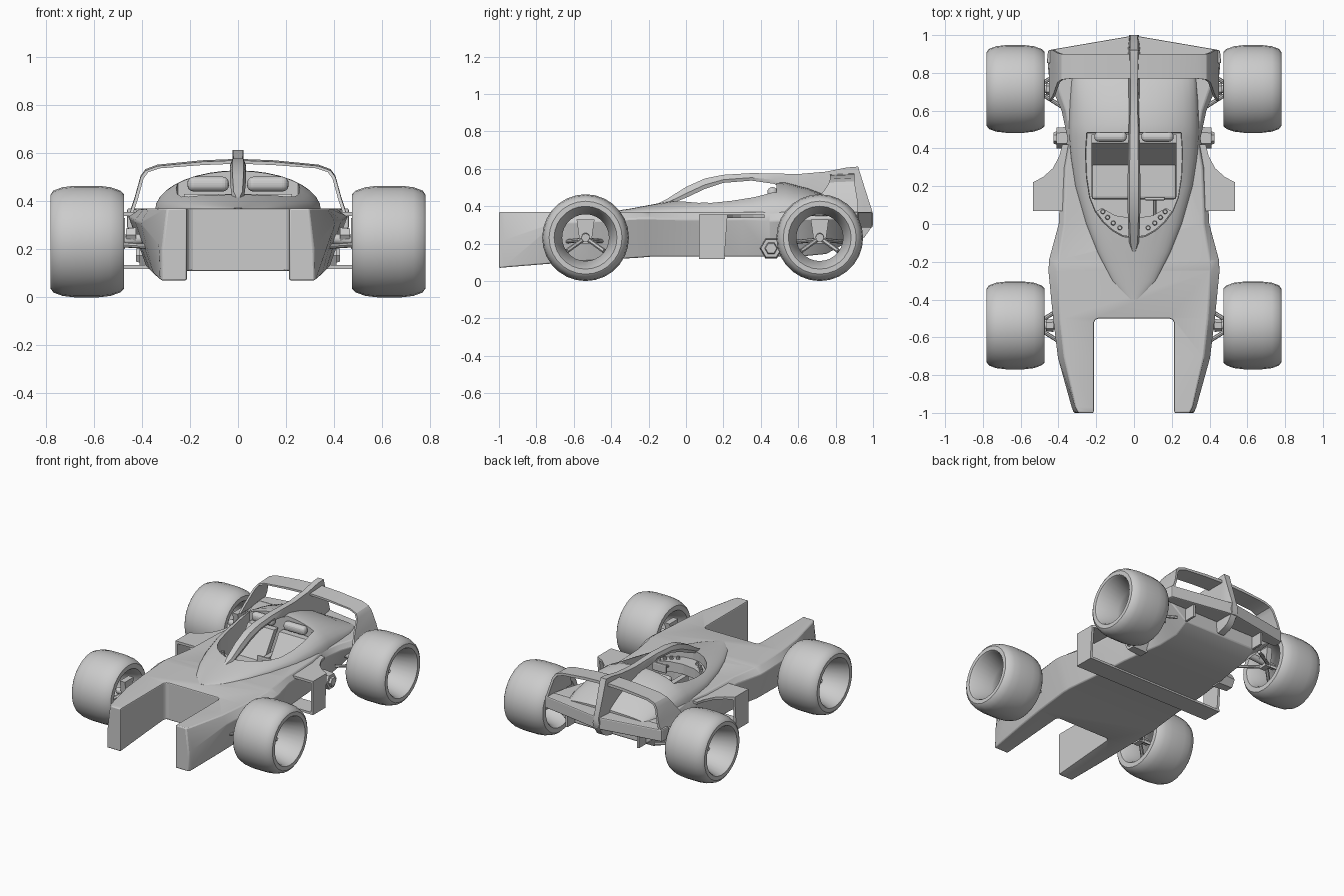
import bpy, bmesh, math
from mathutils import Vector

if "Cube" in bpy.data.objects:
    bpy.data.objects.remove(bpy.data.objects["Cube"])


def make(name, rings, smooth=None, wrap=False):
    """Skin a list of closed rings; cap the ends, or wrap last ring to first."""
    bm = bmesh.new()
    vs = [[bm.verts.new(p) for p in r] for r in rings]
    n = len(rings[0])
    pairs = list(zip(vs, vs[1:])) + ([(vs[-1], vs[0])] if wrap else [])
    for a, b in pairs:
        for i in range(n):
            j = (i + 1) % n
            bm.faces.new((a[i], a[j], b[j], b[i]))
    if not wrap:
        bm.faces.new(vs[0])
        bm.faces.new(vs[-1])
    bmesh.ops.recalc_face_normals(bm, faces=bm.faces)
    me = bpy.data.meshes.new(name)
    bm.to_mesh(me)
    bm.free()
    ob = bpy.data.objects.new(name, me)
    bpy.context.collection.objects.link(ob)
    if smooth:
        bpy.ops.object.select_all(action='DESELECT')
        ob.select_set(True)
        bpy.context.view_layer.objects.active = ob
        bpy.ops.object.shade_smooth_by_angle(angle=math.radians(smooth))
    return ob


def prism(name, outline, z0, z1):
    return make(name, [[(x, y, z) for x, y in outline] for z in (z0, z1)])


def box(name, x0, x1, y0, y1, z0, z1):
    return prism(name, [(x0, y0), (x1, y0), (x1, y1), (x0, y1)], z0, z1)


def rod(name, a, b, r0, r1, n=12, smooth=40):
    a, b = Vector(a), Vector(b)
    q = (b - a).to_track_quat('Z', 'Y')
    circ = [Vector((math.cos(t * math.tau / n), math.sin(t * math.tau / n), 0)) for t in range(n)]
    return make(name, [[p + q @ (c * r) for c in circ] for p, r in ((a, r0), (b, r1))], smooth)


def mirror(ob):
    ob.modifiers.new("mirror", 'MIRROR')
    return ob


def bevel(ob, w, seg=2):
    m = ob.modifiers.new("bevel", 'BEVEL')
    m.width, m.segments, m.limit_method = w, seg, 'ANGLE'
    m.angle_limit = math.radians(40)
    return ob


def cut(ob, cutter):
    m = ob.modifiers.new("cut", 'BOOLEAN')
    m.object, m.solver = cutter, 'EXACT'
    cutter.hide_render = True
    cutter.hide_set(True)


def both(half):
    return half + [(-x, y) for x, y in reversed(half) if x > 1e-6]


# main hull: y, top x, widest x, widest z, bottom x, bottom z
hull = [(-1, .295, .315, .2, .32, .07), (-.97, .31, .33, .22, .325, .073),
        (-.7, .37, .405, .31, .35, .095), (-.5, .39, .43, .32, .365, .11),
        (-.25, .405, .455, .335, .38, .125), (-.19, .40, .452, .335, .375, .13),
        (0, .37, .40, .33, .355, .13), (.3, .36, .385, .33, .335, .13),
        (.45, .335, .352, .32, .315, .13), (.6, .36, .385, .33, .29, .13),
        (.75, .41, .45, .335, .28, .145), (.85, .43, .46, .335, .28, .20)]
body = make("body", [[(x, y, z) for x, z in both([(xt, .37), (xm, zm), (xb, zb)])]
                     for y, xt, xm, zm, xb, zb in hull], 25)

# raised cockpit surround and rear deck: y, half width, top z
deck = [(-.4, .03, .372), (-.3, .12, .387), (-.15, .195, .415), (0, .255, .44), (.2, .312, .463),
        (.35, .335, .492), (.46, .345, .525), (.53, .345, .528), (.65, .34, .497),
        (.78, .33, .448), (.89, .30, .385)]
N = 18
dome = make("cockpit_surround",
            [[(w * math.cos(math.pi * i / N), y, .362 + (h - .362) * math.sin(math.pi * i / N))
              for i in range(N + 1)] for y, w, h in deck], 35)

# cutters: nose notch and cockpit opening
notch = bevel(box("notch_cutter", -.213, .213, -1.1, -.5, -.1, .6), .025)
opening = [(0, -.075), (.06, -.066), (.115, -.035), (.165, .01), (.205, .065), (.235, .14),
           (.252, .25), (.257, .38), (.25, .485)]
hole = prism("cockpit_cutter", both(opening), .2, .7)
cut(body, notch)
cut(body, hole)
cut(dome, hole)
bevel(body, .009)

# central spine arching over the cockpit down to the tail: y, low z, high z, half width
spine = [(-.155, .395, .412, .008), (-.1, .405, .44, .026), (0, .445, .503, .032),
         (.1, .492, .548, .034), (.2, .525, .568, .034), (.35, .537, .577, .032),
         (.47, .52, .575, .03), (.6, .45, .572, .028), (.75, .40, .585, .028),
         (.86, .20, .607, .03), (.92, .215, .612, .032), (.955, .235, .50, .03), (1.0, .30, .36, .026)]
make("spine", [[(-w * .8, y, a), (w * .8, y, a), (w, y, a * .6 + b * .4), (w * .7, y, b),
                (-w * .7, y, b), (-w, y, a * .6 + b * .4)] for y, a, b, w in spine], 35)

# rear wing hoop: x, z, front y, back y, thickness
wing = [(.45, .35, .65, .92), (.43, .41, .68, .92), (.405, .50, .75, .905), (.385, .527, .765, .90),
        (.335, .546, .77, .90), (.15, .564, .77, .90), (0, .57, .77, .90)]
wing += [(-x, z, a, b) for x, z, a, b in wing[-2::-1]]
rings = []
for x, z, a, b in wing:
    c = max(0, 1 - abs(x) / .5)
    ix, iz = x * (.97 if abs(x) > .3 else 1), z - .014 * min(1, c * 2)
    rings.append([(x, a, z), (x, b, z + .006), (ix, b, iz), (ix, a, iz)])
make("rear_wing", rings, 25)

# tail bumper with pointed plan
bumper = prism("rear_bumper", both([(0, .998), (.455, .92), (.462, .85)]), .285, .37)
bevel(bumper, .008)
mirror(prism("diffuser_fin", [(.27, .84), (.285, .84), (.285, .93), (.27, .93)], .2, .3))

# side pods: curved top, outer wall, shared lower plank
mirror(prism("pod_top", [(.35, .07), (.535, .07), (.535, .22), (.48, .25), (.43, .295),
                         (.395, .36), (.38, .42), (.33, .42)], .338, .355))
wall = [(.07, .12), (.205, .12), (.222, .355), (.07, .355)]
mirror(make("pod_wall", [[(x, y, z) for y, z in wall] for x in (.518, .535)]))
box("pod_floor", -.535, .535, .07, .208, .118, .134)

# wheels: open barrel tyre, x and radius
prof = [(.475, .198), (.49, .212), (.53, .226), (.58, .232), (.68, .232), (.73, .226), (.768, .212),
        (.78, .195), (.78, .168), (.768, .16), (.63, .125), (.60, .125), (.50, .15), (.475, .165)]
S = 28
for tag, wy in (("front", -.537), ("rear", .715)):
    mirror(make(tag + "_wheel", [[(x, wy + r * math.cos(k * math.tau / S), .232 + r * math.sin(k * math.tau / S))
                                  for x, r in prof] for k in range(S)], 35, wrap=True))
    # suspension upright, axle and links
    up = [(-.03, .2), (.03, .2), (.048, .33), (-.048, .33)]
    mirror(make(tag + "_upright", [[(x, wy + y, z) for y, z in up] for x in (.47, .51)]))
    mirror(rod(tag + "_axle", (.3, wy, .25), (.56, wy, .232), .022, .022))
    mirror(rod(tag + "_hub", (.425, wy, .26), (.465, wy, .26), .035, .03, 6, None))
    for s in (-1, 1):
        mirror(rod(tag + "_wishbone", (.34, wy + s * .12, .21), (.5, wy + s * .02, .22), .011, .011, 8))
        mirror(rod(tag + "_spoke", (.5, wy, .232), (.61, wy + s * .1, .16), .012, .012, 6))

# hexagonal exhaust cans behind the pods
mirror(rod("exhaust", (.30, .455, .175), (.41, .455, .175), .062, .055, 6, None))
mirror(rod("exhaust_cap", (.41, .455, .175), (.425, .455, .175), .035, .03, 6, None))

# cockpit interior: seats, headrests, dashboard, steering wheel
back = [(.28, .2), (.33, .2), (.475, .43), (.43, .43)]
mirror(make("seat_back", [[(x, y, z) for y, z in back] for x in (.02, .225)]))
mirror(bevel(box("seat_base", .02, .225, .13, .33, .195, .25), .015))
mirror(bevel(box("headrest", .038, .21, .435, .49, .44, .502), .026, 4))
box("tunnel", -.018, .018, .0, .47, .195, .29)
dash = [(x * .98, y * .98 + .003) for x, y in opening[:5]] + [(.17, .085), (.10, .045), (0, .03)]
mirror(prism("dashboard", dash, .3, .37))
for x, y in ((.075, -.02), (.11, .005), (.14, .035), (.165, .065)):
    mirror(rod("knob", (x, y, .365), (x, y, .387), .014, .01, 8))
rod("steering_column", (.11, .03, .33), (.11, .13, .36), .01, .01, 8)
bevel(box("steering_wheel", .055, .165, .125, .143, .33, .39), .008)
